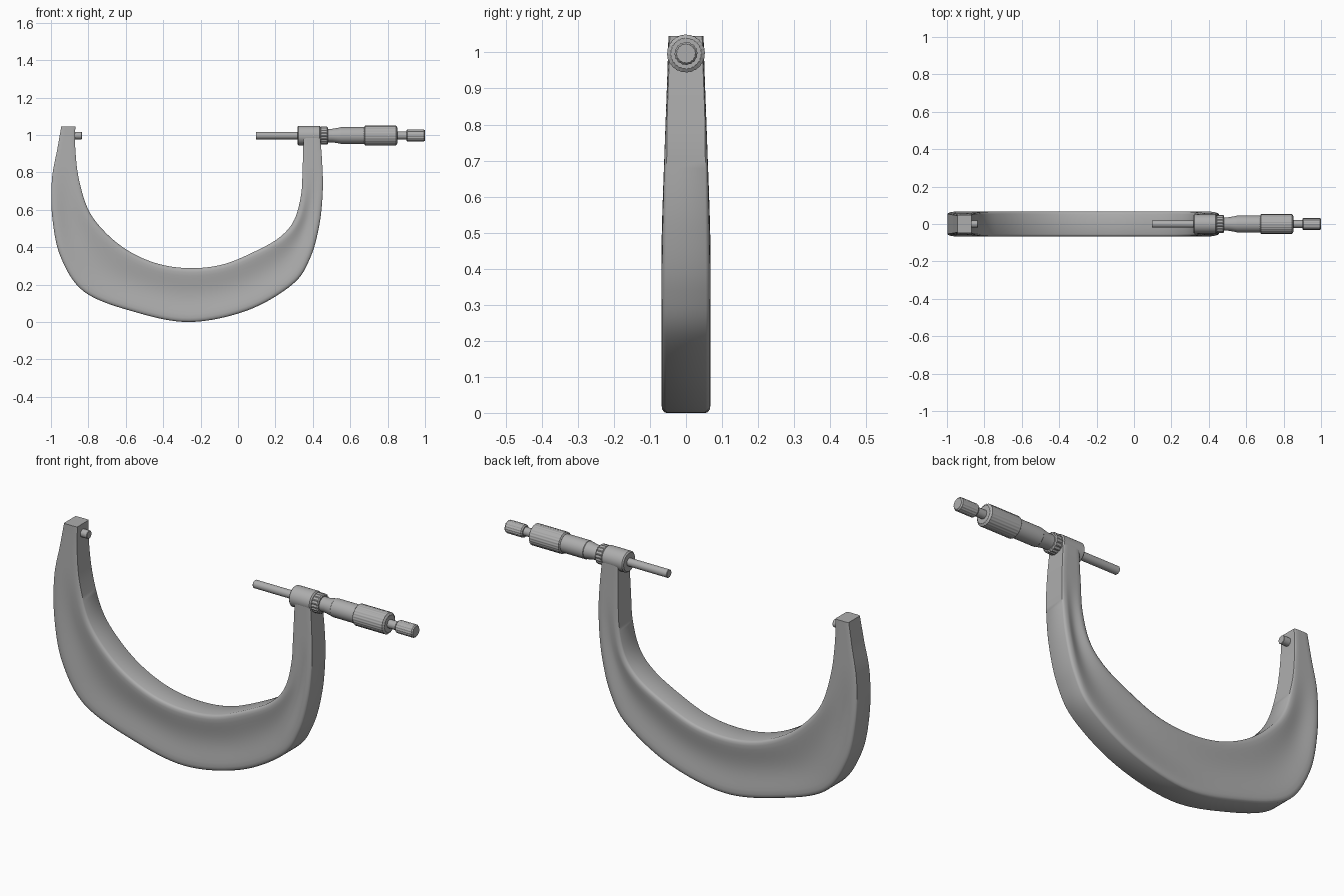
import bpy, bmesh, math
from mathutils import Vector

if "Cube" in bpy.data.objects:
    bpy.data.objects.remove(bpy.data.objects["Cube"])

steel = bpy.data.materials.new("grey steel")
steel.use_nodes = True
GREY = (0.42, 0.42, 0.42, 1)
steel.diffuse_color = GREY
steel.node_tree.nodes["Principled BSDF"].inputs["Base Color"].default_value = GREY

AXIS_Z = 0.997


def finish(name, bm, angle):
    bmesh.ops.recalc_face_normals(bm, faces=bm.faces)
    mesh = bpy.data.meshes.new(name)
    bm.to_mesh(mesh)
    bm.free()
    mesh.materials.append(steel)
    ob = bpy.data.objects.new(name, mesh)
    bpy.context.collection.objects.link(ob)
    bpy.ops.object.select_all(action='DESELECT')
    ob.select_set(True)
    bpy.context.view_layer.objects.active = ob
    bpy.ops.object.shade_smooth_by_angle(angle=math.radians(angle))
    return ob


def skin(bm, rings):
    """Join closed rings of points into a capped tube."""
    rows = [[bm.verts.new(p) for p in ring] for ring in rings]
    n = len(rows[0])
    for a, b in zip(rows, rows[1:]):
        for i in range(n):
            j = (i + 1) % n
            bm.faces.new((a[i], a[j], b[j], b[i]))
    bm.faces.new(rows[0])
    bm.faces.new(rows[-1])


def turned(name, profile, sides=48, knurl=0.0):
    """Turned part along x from (x, radius) points, optionally grooved."""
    bm = bmesh.new()
    rings = []
    for x, r in profile:
        ring = []
        for i in range(sides):
            a = math.tau * i / sides
            rr = r - knurl * (i // 2 % 2)
            ring.append((x, rr * math.cos(a), AXIS_Z + rr * math.sin(a)))
        rings.append(ring)
    skin(bm, rings)
    return finish(name, bm, 30)


def spline(points, steps):
    """Catmull-Rom curve through the points."""
    p = [Vector(q) for q in points]
    p = [2 * p[0] - p[1]] + p + [2 * p[-1] - p[-2]]
    out = []
    for a, b, c, d in zip(p, p[1:], p[2:], p[3:]):
        for k in range(steps):
            t = k / steps
            out.append(0.5 * (2 * b + (c - a) * t + (2 * a - 5 * b + 4 * c - d) * t * t
                              + (3 * b - a - 3 * c + d) * t ** 3))
    return out + [p[-2]]


def smooth(t):
    t = max(0.0, min(1.0, t))
    return t * t * (3 - 2 * t)


# Bow frame: paired outer and inner edge points, swept with a dished section
outer = [(-.945, 1.045), (-.965, .93), (-.995, .76), (-.992, .55), (-.945, .34), (-.82, .16),
         (-.56, .056), (-.26, 0), (.05, .062), (.29, .2), (.385, .34), (.435, .52),
         (.453, .7), (.45, .85), (.44, .985)]
inner = [(-.87, 1.045), (-.87, .93), (-.852, .77), (-.8, .6), (-.71, .48), (-.585, .38),
         (-.43, .312), (-.26, .288), (-.08, .308), (.1, .382), (.225, .455), (.3, .545),
         (.337, .68), (.345, .82), (.35, .985)]
STEPS = 8
bm = bmesh.new()
rings = []
for o, i in zip(spline(outer, STEPS), spline(inner, STEPS)):
    mid = (o + i) / 2
    w = 0.047 + 0.021 * smooth((1.2 - mid.y) / 0.85)
    low = smooth((0.85 - mid.y) / 0.4)
    span = (i - o).length
    bevel = 0.004 + 0.009 * low
    dish = 0.013 * low
    rim = 0.022 / span
    section = [(0, w - bevel)]
    section += [(rim * (1 - math.cos(a)), w - bevel + bevel * math.sin(a)) for a in (0.5, 1.0, 1.57)]
    for k in range(1, 12):
        u = rim + (1 - 2 * rim) * k / 12
        section.append((u, w - dish * math.sin(math.pi * k / 12) ** 1.5))
    section += [(1 - u, y) for u, y in reversed(section[:4])]
    loop = section + [(u, -y) for u, y in reversed(section)]
    ring = []
    for u, y in loop:
        q = o.lerp(i, u)
        ring.append((q.x, y, q.y))
    rings.append(ring)
skin(bm, rings)
finish("bow_frame", bm, 35)

# Measuring faces
turned("anvil", [(-.89, .02), (-.837, .02), (-.835, .018)])
turned("spindle", [(.095, .018), (.097, .02), (.34, .02)])

# Barrel and lock ring
turned("barrel_boss", [(.318, .046), (.324, .052), (.436, .052), (.442, .046)])
turned("lock_ring", [(.44, .044), (.445, .049), (.475, .049), (.48, .044)], 72, .003)
turned("sleeve", [(.47, .036), (.505, .036), (.545, .043), (.56, .043)])

# Thimble, grip and ratchet stop
turned("thimble", [(.545, .041), (.549, .045), (.68, .045)])
turned("thimble_grip", [(.675, .046), (.68, .053), (.845, .053), (.852, .043)], 96, .0015)
turned("ratchet_neck", [(.84, .021), (.91, .021)])
turned("ratchet_knob", [(.9, .027), (.906, .032), (.994, .032), (1, .027)], 64, .0015)
